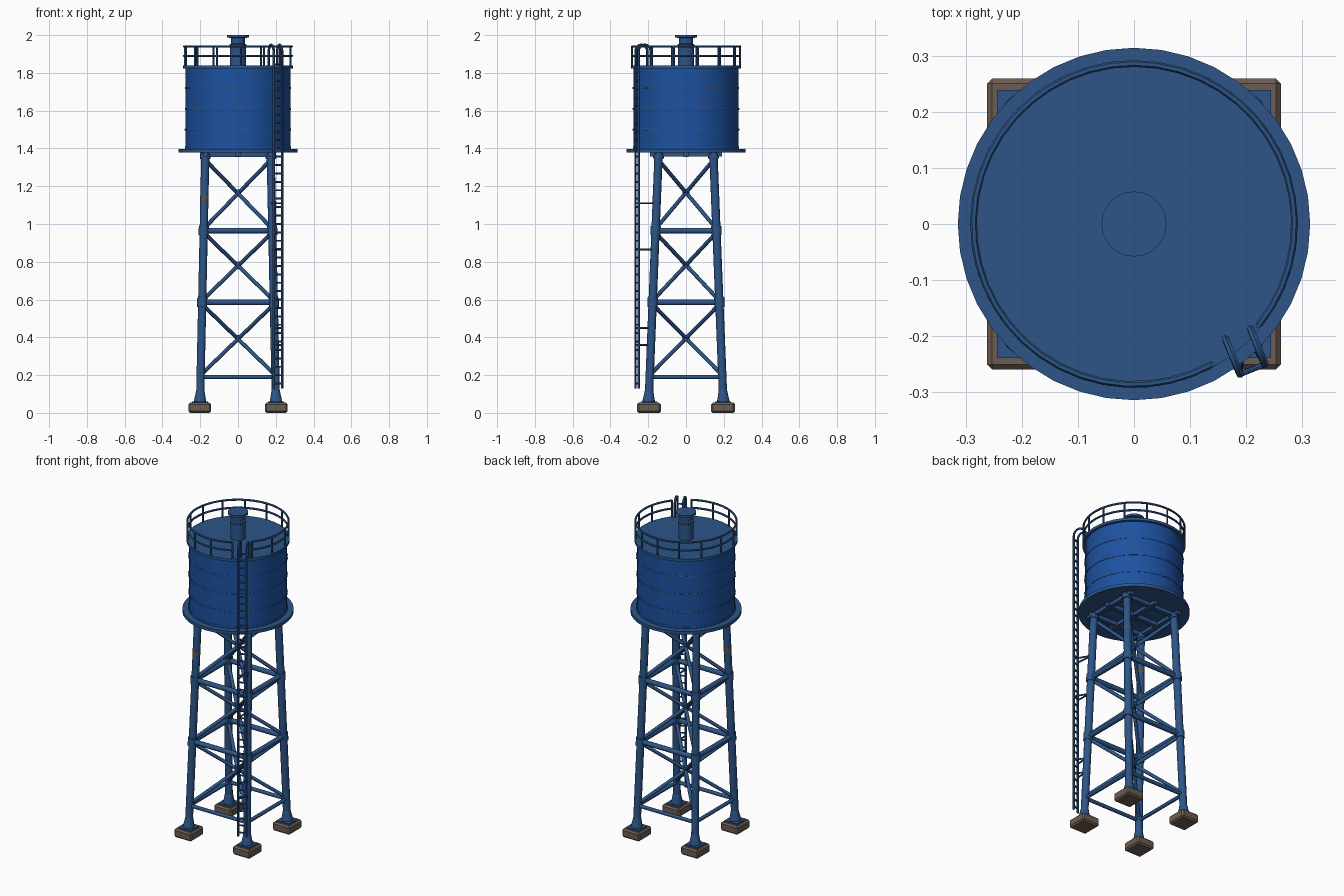
import bpy, bmesh, math, random
from math import cos, sin, pi, radians
from mathutils import Vector, Matrix

cube = bpy.data.objects.get("Cube")
if cube:
    bpy.data.objects.remove(cube, do_unlink=True)


def material(name, rgb):
    m = bpy.data.materials.new(name)
    m.use_nodes = True
    m.diffuse_color = (*rgb, 1)
    m.node_tree.nodes["Principled BSDF"].inputs["Base Color"].default_value = (*rgb, 1)
    return m


STEEL = material("steel blue", (0.026, 0.09, 0.245))
TANK = material("tank blue", (0.012, 0.083, 0.35))
CONCRETE = material("brown concrete", (0.15, 0.108, 0.084))
WORN = material("weathered blue", (0.045, 0.08, 0.18))
RUST = material("rust brown", (0.11, 0.085, 0.07))


def finish(name, bm, mat, smooth=True):
    me = bpy.data.meshes.new(name)
    bmesh.ops.recalc_face_normals(bm, faces=bm.faces)
    bm.to_mesh(me)
    bm.free()
    me.materials.append(mat)
    ob = bpy.data.objects.new(name, me)
    bpy.context.collection.objects.link(ob)
    if smooth:
        bpy.ops.object.select_all(action='DESELECT')
        ob.select_set(True)
        bpy.context.view_layer.objects.active = ob
        bpy.ops.object.shade_smooth_by_angle(angle=radians(40))


def rod(bm, a, b, r1, r2=None, sides=10):
    """Add a straight round bar from a to b."""
    a, b = Vector(a), Vector(b)
    d = b - a
    mat = Matrix.Translation((a + b) / 2) @ d.to_track_quat('Z', 'Y').to_matrix().to_4x4()
    bmesh.ops.create_cone(bm, cap_ends=True, segments=sides, radius1=r1,
                          radius2=r1 if r2 is None else r2, depth=d.length, matrix=mat)


def box(bm, centre, size):
    bmesh.ops.create_cube(bm, size=1, matrix=Matrix.Translation(centre)
                          @ Matrix.Diagonal((*size, 1)))


def lathe(name, profile, mat, sides=40):
    """Revolve a (radius, height) profile around z."""
    bm = bmesh.new()
    vs = [bm.verts.new((r, 0, z)) for r, z in profile]
    edges = [bm.edges.new(p) for p in zip(vs, vs[1:])]
    bmesh.ops.spin(bm, geom=vs + edges, cent=(0, 0, 0), axis=(0, 0, 1),
                   angle=2 * pi, steps=sides)
    bmesh.ops.remove_doubles(bm, verts=bm.verts, dist=1e-4)
    finish(name, bm, mat)


def pipe(name, points, r, mat):
    """Bent round tube along a list of points."""
    cu = bpy.data.curves.new(name, 'CURVE')
    cu.dimensions = '3D'
    cu.bevel_depth, cu.bevel_resolution, cu.use_fill_caps = r, 1, True
    sp = cu.splines.new('POLY')
    sp.points.add(len(points) - 1)
    for p, co in zip(sp.points, points):
        p.co = (*co, 1)
    tmp = bpy.data.objects.new(name + " path", cu)
    bpy.context.collection.objects.link(tmp)
    bpy.context.view_layer.update()
    me = bpy.data.meshes.new_from_object(tmp.evaluated_get(bpy.context.evaluated_depsgraph_get()))
    bm = bmesh.new()
    bm.from_mesh(me)
    bpy.data.objects.remove(tmp, do_unlink=True)
    finish(name, bm, mat)


def around(r, deg, z):
    return Vector((r * cos(radians(deg)), r * sin(radians(deg)), z))


CORNERS = [(-1, -1), (1, -1), (1, 1), (-1, 1)]
TOP = 1.37


def leg_at(c, z):
    t = z / TOP
    return Vector((c[0] * (0.202 - 0.029 * t), c[1] * (0.2 - 0.055 * t), z))


# Footings and legs
for c, tag in zip(CORNERS, ("front_right", "front_left", "back_left", "back_right")):
    base = leg_at(c, 0)
    bm = bmesh.new()
    box(bm, (base.x, base.y * 0.98, 0.027), (0.12, 0.126, 0.054))
    bmesh.ops.bevel(bm, geom=bm.edges[:], offset=0.009, segments=1, affect='EDGES')
    finish(tag + "_footing", bm, CONCRETE, False)

    bm = bmesh.new()
    box(bm, (base.x, base.y * 0.98, 0.056), (0.085, 0.085, 0.01))
    rod(bm, leg_at(c, 0.058), leg_at(c, 0.12), 0.034, 0.022, 14)
    rod(bm, leg_at(c, 0.06), leg_at(c, TOP + 0.01), 0.022, sides=14)
    for z in (0.585, 0.965):
        rod(bm, leg_at(c, z - 0.024), leg_at(c, z + 0.024), 0.027, sides=14)
    rod(bm, leg_at(c, TOP - 0.025), leg_at(c, TOP), 0.028, sides=14)
    finish(tag + "_leg", bm, STEEL)

# Rust patch on one leg
bm = bmesh.new()
rod(bm, leg_at(CORNERS[0], 1.12), leg_at(CORNERS[0], 1.15), 0.0228, sides=14)
finish("leg_rust_patch", bm, RUST)

# Horizontal struts around the sides, crossed braces through the middle
levels = [0.19, 0.585, 0.965, 1.35]
struts, braces = bmesh.new(), bmesh.new()
for i, c in enumerate(CORNERS):
    beside, opposite = CORNERS[(i + 1) % 4], CORNERS[(i + 2) % 4]
    for z, r in zip(levels, (0.011, 0.015, 0.015)):
        rod(struts, leg_at(c, z), leg_at(beside, z), r)
    for lo, hi in zip(levels, levels[1:]):
        rod(braces, leg_at(c, lo + 0.01), leg_at(opposite, hi - 0.01), 0.0105)
for lo, hi in zip(levels, levels[1:]):
    mid = (lo + hi) / 2 + 0.008
    rod(braces, (0, 0, mid - 0.018), (0, 0, mid + 0.018), 0.018)
finish("horizontal_struts", struts, STEEL)
finish("cross_braces", braces, STEEL)

# Beams under the platform
bm = bmesh.new()
for y in (-0.145, 0, 0.145):
    box(bm, (0, y, 1.369), (0.4, 0.026, 0.028))
for x in (-0.173, 0, 0.173):
    box(bm, (x, 0, 1.37), (0.026, 0.38, 0.024))
finish("platform_beams", bm, STEEL, False)

# Platform, tank, bands and roof
lathe("platform", [(0, 1.379), (0.314, 1.379), (0.314, 1.398), (0, 1.398)], STEEL)
lathe("tank", [(0, 1.396), (0.277, 1.396), (0.277, 1.826), (0, 1.826)], TANK)
BANDS = (1.405, 1.5, 1.61, 1.72)
for i, z in enumerate(BANDS):
    lathe(f"tank_band_{i + 1}", [(0.27, z - 0.006), (0.279, z - 0.006), (0.281, z),
                                 (0.279, z + 0.006), (0.27, z + 0.006)], TANK)
lathe("roof", [(0, 1.822), (0.292, 1.822), (0.292, 1.838), (0, 1.838)], STEEL)

# Worn streaks along the bands
random.seed(4)
bm = bmesh.new()
for z in BANDS[1:]:
    for k in range(6):
        a = k * 60 + random.uniform(0, 35)
        n = random.randint(2, 4)
        rows = [[bm.verts.new(around(0.2822, a + 5 * j, z + h)) for j in range(n + 1)]
                for h in (-0.004, 0.004)]
        for j in range(n):
            bm.faces.new((rows[0][j], rows[0][j + 1], rows[1][j + 1], rows[1][j]))
finish("band_streaks", bm, WORN)

# Roof vent
lathe("roof_vent", [(0, 1.837), (0.043, 1.837), (0.043, 1.935), (0.046, 1.938),
                    (0.046, 1.95), (0.036, 1.955), (0.036, 1.985), (0.058, 1.987),
                    (0.058, 2.0), (0, 2.0)], STEEL, 24)

# Guard rail with an opening for the ladder
start, sweep, posts = -39, 338, 14
for name, z in (("upper_rail", 1.94), ("middle_rail", 1.89)):
    pipe(name, [around(0.286, start + sweep * i / 42, z) for i in range(43)], 0.006, STEEL)
bm = bmesh.new()
for i in range(posts):
    a = start + sweep * i / (posts - 1)
    rod(bm, around(0.286, a, 1.835), around(0.286, a, 1.94), 0.0055, sides=8)
finish("rail_posts", bm, STEEL)

# Ladder with curved top handles and brackets to the leg
centre = Vector((0.211, -0.259, 0))
inward = around(1, 112, 0)
side = around(0.024, 22, 0)
for s, tag in ((-1, "right"), (1, "left")):
    foot = centre + side * s
    bend = [foot + inward * (0.034 - 0.034 * cos(pi * i / 8))
            + Vector((0, 0, 1.915 + 0.034 * sin(pi * i / 8))) for i in range(9)]
    path = [foot + Vector((0, 0, 0.13))] + bend + [foot + inward * 0.068 + Vector((0, 0, 1.835))]
    pipe(tag + "_ladder_rail", path, 0.0068, STEEL)
bm = bmesh.new()
for i in range(40):
    z = Vector((0, 0, 0.155 + 0.0445 * i))
    rod(bm, centre - side + z, centre + side + z, 0.005, sides=8)
finish("ladder_rungs", bm, STEEL)
bm = bmesh.new()
for z in (0.36, 0.45, 0.865, 1.11):
    for s in (-1, 1):
        rod(bm, centre + side * s + Vector((0, 0, z)), leg_at((1, -1), z), 0.005, sides=8)
finish("ladder_brackets", bm, STEEL)
